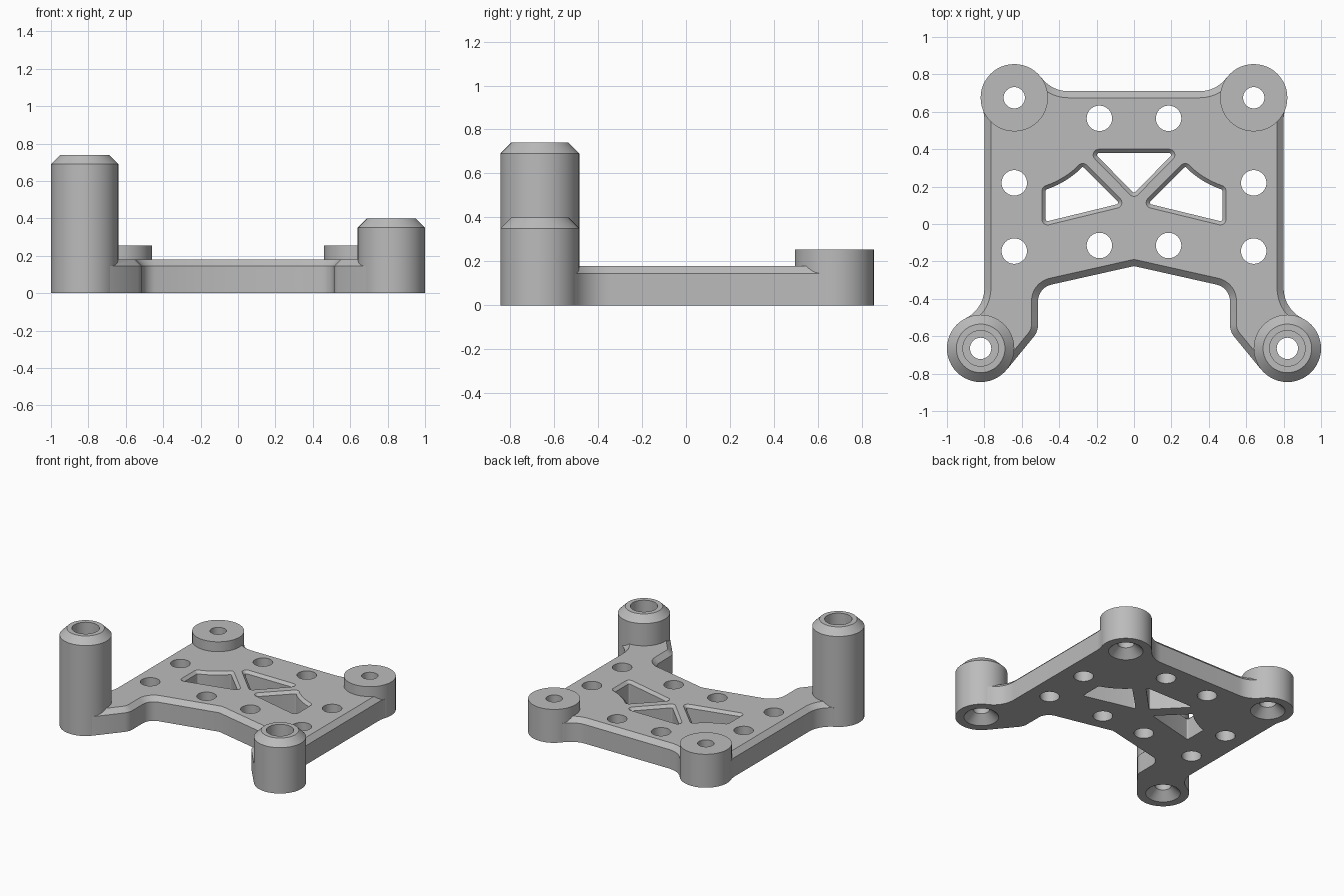
import bpy
import bmesh
from math import sin, cos, tan, radians
from mathutils import Vector

cube = bpy.data.objects.get("Cube")
if cube:
    bpy.data.objects.remove(cube, do_unlink=True)

GREY = (0.5, 0.5, 0.5, 1)
grey = bpy.data.materials.new("plain_grey")
grey.use_nodes = True
grey.diffuse_color = GREY
grey.node_tree.nodes["Principled BSDF"].inputs["Base Color"].default_value = GREY

PLATE_TOP = 0.18
CHAMFER = 0.035
BOSS_R = 0.18
BORE_R = 0.057
FRONT = Vector((0.82, -0.665))
BACK = Vector((0.64, 0.675))


def arc(centre, r, a0, a1, steps=10):
    angles = [radians(a0 + (a1 - a0) * i / steps) for i in range(steps + 1)]
    return [Vector((centre[0] + r * cos(a), centre[1] + r * sin(a))) for a in angles]


def round_corner(a, b, c, r, steps=8):
    """Points of a fillet of radius r at corner b."""
    a, b, c = Vector(a), Vector(b), Vector(c)
    u, v = (a - b).normalized(), (c - b).normalized()
    half = u.angle(v) / 2
    centre = b + (u + v).normalized() * (r / sin(half))
    start = b + u * (r / tan(half)) - centre
    end = b + v * (r / tan(half)) - centre
    sweep = start.angle_signed(end)  # clockwise positive
    out = []
    for i in range(steps + 1):
        t = -sweep * i / steps
        out.append(centre + Vector((start.x * cos(t) - start.y * sin(t),
                                    start.x * sin(t) + start.y * cos(t))))
    return out


def mirrored(points):
    return [Vector((-p[0], p[1])) for p in reversed(points)]


def inset(points, d):
    """Move a counter-clockwise outline inward by d."""
    out = []
    for i, p in enumerate(points):
        e1 = (p - points[i - 1]).normalized()
        e2 = (points[(i + 1) % len(points)] - p).normalized()
        n1, n2 = Vector((-e1.y, e1.x)), Vector((-e2.y, e2.x))
        out.append(p + (n1 + n2) * (d / (1 + n1.dot(n2))))
    return out


def add_prism(bm, outline, levels):
    """Stack inset copies of an outline; levels are (z, inset)."""
    rings = [[bm.verts.new((p.x, p.y, z)) for p in inset(outline, d)] for z, d in levels]
    n = len(outline)
    bm.faces.new(rings[0][::-1])
    bm.faces.new(rings[-1])
    for low, high in zip(rings, rings[1:]):
        for i in range(n):
            j = (i + 1) % n
            bm.faces.new((low[i], low[j], high[j], high[i]))


def circle(centre, r):
    return arc(centre, r, 0, 352.5, 47)


def make_object(name, bm):
    bmesh.ops.recalc_face_normals(bm, faces=bm.faces)
    mesh = bpy.data.meshes.new(name)
    bm.to_mesh(mesh)
    bm.free()
    obj = bpy.data.objects.new(name, mesh)
    bpy.context.collection.objects.link(obj)
    mesh.materials.append(grey)
    return obj


def activate(obj):
    bpy.ops.object.select_all(action='DESELECT')
    obj.select_set(True)
    bpy.context.view_layer.objects.active = obj


def smooth(obj):
    activate(obj)
    bpy.ops.object.shade_smooth_by_angle(angle=radians(30))


# Plate outline, right half from front centre to back edge
knee, hip, tangent = (0.513, -0.34), (0.513, -0.575), (0.682, -0.781)
notch = (0, -0.225)
half = round_corner(notch, knee, hip, 0.09)
half += round_corner(knee, hip, tangent, 0.1)
half += [Vector(tangent)]
half += arc(FRONT, 0.172, 229, 414, 24)
half += arc((0.98, -0.343), 0.18, 243.6, 180)
half += arc((0.98, 0.557), 0.18, 180, 160.9, 4)
half += arc(BACK, 0.172, -10, 134, 20)
half += arc((0.351, 0.89), 0.18, -36.7, -90)
bm = bmesh.new()
add_prism(bm, [Vector(notch)] + half + mirrored(half),
          [(0, 0), (PLATE_TOP - CHAMFER, 0), (PLATE_TOP, CHAMFER)])
plate = make_object("plate", bm)

# Cutter: boss seats, plate holes and three chamfered windows
cut = bmesh.new()
through = [(-0.1, 0), (0.4, 0)]
for side in (-1, 1):
    for x, y, r in ((*FRONT, 0.175), (*BACK, 0.175),
                    (0.185, 0.565, 0.068), (0.185, -0.115, 0.068),
                    (0.64, 0.22, 0.068), (0.64, -0.145, 0.068)):
        add_prism(cut, circle((side * x, y), r), through)

flare = [(-0.1, 0.02), (PLATE_TOP - 0.02, 0.02), (PLATE_TOP + 0.02, -0.02)]
tri = [(0, 0.135), (0.26, 0.4), (-0.26, 0.4)]
window = []
for i in range(3):
    window += round_corner(tri[i - 1], tri[i], tri[(i + 1) % 3], 0.03)
add_prism(cut, window, flare)

low, inner, peak, outer = (-0.492, -0.013), (-0.036, 0.098), (-0.275, 0.337), (-0.492, 0.197)
curve = arc((-BACK.x, BACK.y), 0.5, -49, -66, 6)
window = round_corner(outer, low, inner, 0.03)
window += round_corner(low, inner, peak, 0.03)
window += round_corner(inner, peak, curve[0], 0.03)
window += curve
window += round_corner(curve[-1], outer, low, 0.03)
add_prism(cut, window, flare)
add_prism(cut, mirrored(window), flare)
cutter = make_object("plate_cutter", cut)
cutter.hide_render = True

mod = plate.modifiers.new("openings", 'BOOLEAN')
mod.operation = 'DIFFERENCE'
mod.solver = 'EXACT'
mod.object = cutter
activate(plate)
bpy.ops.object.modifier_apply(modifier=mod.name)
bpy.data.objects.remove(cutter, do_unlink=True)
smooth(plate)


# Bosses: revolved rings with a countersunk bore from below
def make_boss(name, x, y, height, post):
    profile = [(BORE_R, 0.06), (0.12, 0), (BOSS_R, 0)]
    if post:
        profile += [(BOSS_R, height - 0.05), (0.13, height), (0.095, height),
                    (0.095, height - 0.2), (BORE_R, height - 0.2)]
    else:
        profile += [(BOSS_R, height), (BORE_R, height)]
    bm = bmesh.new()
    rings = [[bm.verts.new((p.x, p.y, z)) for p in circle((x, y), r)] for r, z in profile]
    for k, ring in enumerate(rings):
        prev = rings[k - 1]
        for i in range(len(ring)):
            bm.faces.new((prev[i - 1], prev[i], ring[i], ring[i - 1]))
    smooth(make_object(name, bm))


make_boss("front_left_post", FRONT.x, FRONT.y, 0.4, True)
make_boss("front_right_post", -FRONT.x, FRONT.y, 0.74, True)
make_boss("back_left_boss", BACK.x, BACK.y, 0.255, False)
make_boss("back_right_boss", -BACK.x, BACK.y, 0.255, False)
